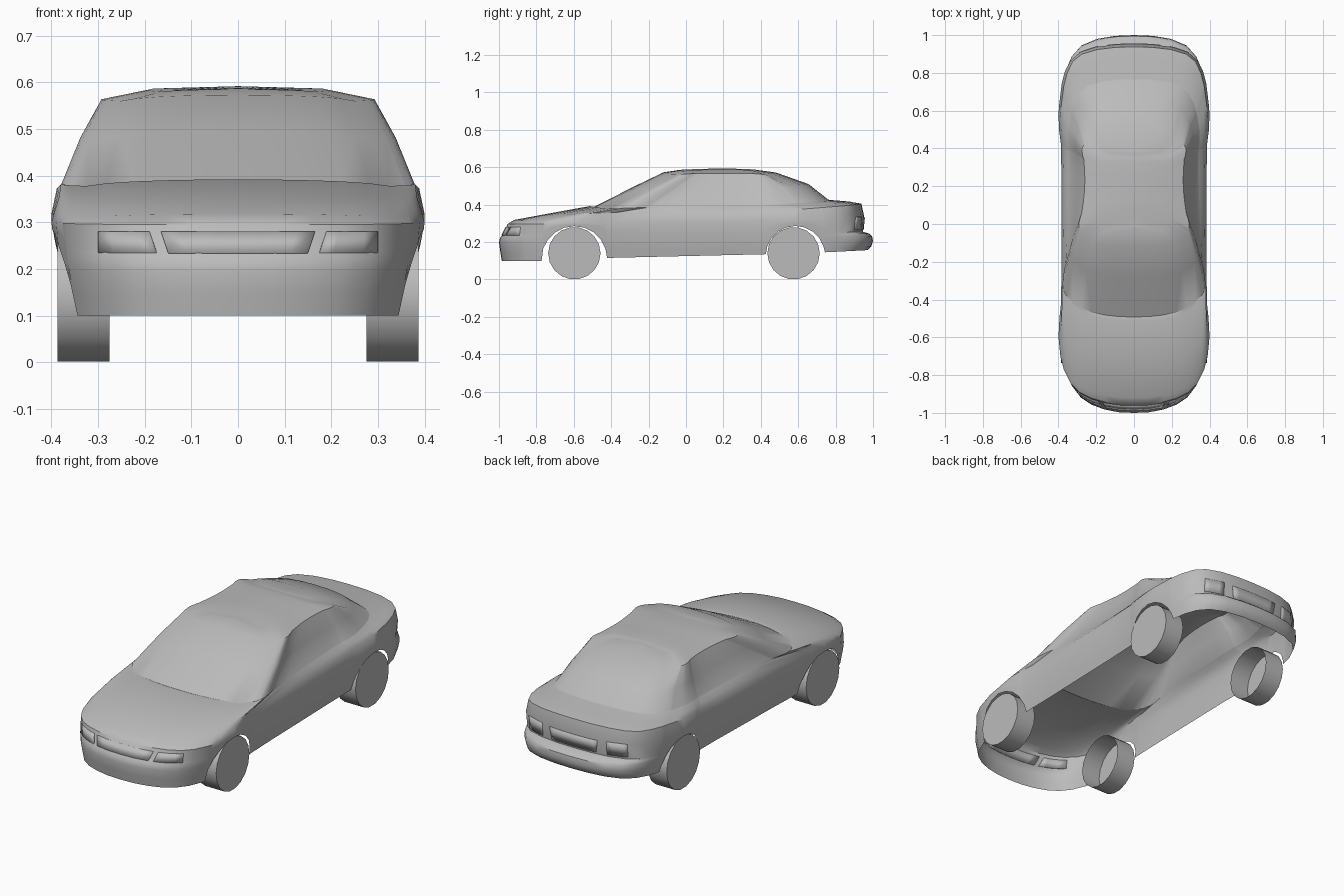
import bpy, bmesh, math
from mathutils import Vector
from mathutils.bvhtree import BVHTree

cube = bpy.data.objects.get("Cube")
if cube:
    bpy.data.objects.remove(cube)

grey = bpy.data.materials.new("plain_grey")
grey.use_nodes = True
grey.diffuse_color = (0.5, 0.5, 0.5, 1)
grey.node_tree.nodes["Principled BSDF"].inputs["Base Color"].default_value = (0.5, 0.5, 0.5, 1)


def interp(value, knots, results):
    """Piecewise linear lookup."""
    if value <= knots[0]:
        return results[0]
    for a, b, ra, rb in zip(knots, knots[1:], results, results[1:]):
        if value <= b:
            return ra + (rb - ra) * (value - a) / (b - a)
    return results[-1]


def make_object(name, bm, angle=35, mirrored=True):
    mesh = bpy.data.meshes.new(name)
    bm.to_mesh(mesh)
    mesh.materials.append(grey)
    obj = bpy.data.objects.new(name, mesh)
    bpy.context.collection.objects.link(obj)
    bpy.ops.object.select_all(action='DESELECT')
    obj.select_set(True)
    bpy.context.view_layer.objects.active = obj
    bpy.ops.object.shade_smooth_by_angle(angle=math.radians(angle))
    if mirrored:
        mirror = obj.modifiers.new("mirror", 'MIRROR')
        mirror.merge_threshold = 0.0005
    return obj


# Plan outline of the left half, from nose to tail, with columns on the wheel arches
ARCHES = ((-0.597, 0.11, 0.175), (0.585, 0.128, 0.158))   # centre y, centre z, radius
ARCH_STEPS = 10
SIDE_Y = (-.78, -.7, -.6, -.5, -.4, .4, .5, .6, .75, .82)
SIDE_X = (.37, .39, .4, .395, .384, .384, .397, .4, .382, .365)


def arch_columns(arch):
    y, z, r = arch
    for i in range(ARCH_STEPS + 1):
        a = math.pi * (1 - i / ARCH_STEPS)
        cy = y + r * math.cos(a)
        end = i in (0, ARCH_STEPS)
        yield interp(cy, SIDE_Y, SIDE_X), cy, None if end else z + r * math.sin(a)


def floor_height(y):
    return interp(y, (-.78, -.77, -.43, .43, .74, 1), (.1, .1, .115, .135, .145, .157))


columns = [(x, y, None) for x, y in
           ((0, -1), (.08, -.997), (.16, -.982), (.23, -.957), (.29, -.918), (.335, -.86))]
columns += arch_columns(ARCHES[0])
columns += [(interp(y, SIDE_Y, SIDE_X), y, None) for y in (-.25, -.08, .09, .26)]
columns += arch_columns(ARCHES[1])
columns += [(x, y, None) for x, y in
            ((.365, .82), (.335, .89), (.285, .945), (.2, .98), (.1, .996), (0, 1))]

# Lower rings: share of the height at nose and tail, then the nose and tail y
LOWER = ((0, 0, -.985, .972), (.25, .1, -.993, .99), (.5, .27, -1, 1), (.62, .42, -.995, .995),
         (.7, .5, -.982, .978), (.74, .55, -.976, .945), (1, 1, -.955, .953))
# Upper rings: y knots, z knots, width factor at nose, middle and tail
Y_KNOTS = (-1, -.86, -.6, .6, .89, 1)
Z_KNOTS = (-1, -.86, -.4, .4, .89, 1)
SHOULDER = ((-.92, -.82, -.6, .6, .86, .938), (.318, .31, .34, .36, .395, .405), (.985, .975, .97))
BONNET = ((-.72, -.66, -.52, .55, .8, .87), (.355, .345, .36, .375, .408, .417), (.97, .945, .92))
COWL = ((-.515, -.43, -.33, .5, .7, .77), (.392, .378, .385, .395, .413, .425), (.98, .905, .85))
SCREEN_BASE = ((-.492, -.41, -.32, .5, .695, .76), (.388, .377, .388, .398, .415, .427),
               (.98, .895, .845))
GLASS_MIDDLE = ((-.28, -.23, -.15, .46, .6, .655), (.496, .477, .485, .488, .488, .51),
                (.88, .795, .77))
ROOF_EDGE = ((-.12, -.08, 0, .4, .44, .48), (.573, .56, .567, .567, .558, .572), (.77, .675, .7))
ROOF_INNER = ((-.04, -.02, .05, .34, .37, .39), (.585, .58, .587, .587, .58, .584), (.5, .45, .45))
ROOF_RIDGE = ((-.02, .0, .06, .33, .36, .38), (.587, .588, .592, .592, .588, .586), (0, 0, 0))


def lower_ring(nose, tail, front, rear):
    for x, y, arch_z in columns:
        bottom = arch_z or floor_height(y)
        waist = interp(y, (-1, -.4, .4, .8, 1), (.295, .302, .312, .33, .335))
        share = interp(y, (-1, 1), (nose, tail))
        z = bottom + share * (waist - bottom)
        width = x * interp(z, (.1, .2, .3), (.925, .975, 1))
        yield Vector((width, interp(y, (-1, -.78, .78, 1), (front, -.78, .78, rear)), z))


def upper_ring(ys, zs, widths):
    for x, y, _ in columns:
        yield Vector((x * interp(y, (-1, 0, 1), widths),
                      interp(y, Y_KNOTS, ys), interp(y, Z_KNOTS, zs)))


# Car body shell
body = bmesh.new()
rings = [list(lower_ring(*ring)) for ring in LOWER]
rings += [list(upper_ring(*ring)) for ring in
          (SHOULDER, BONNET, COWL, SCREEN_BASE, GLASS_MIDDLE, ROOF_EDGE, ROOF_INNER, ROOF_RIDGE)]
grid = [[body.verts.new(p) for p in ring] for ring in rings]
for low, high in zip(grid, grid[1:]):
    for k in range(len(columns) - 1):
        body.faces.new((low[k], low[k + 1], high[k + 1], high[k]))
bmesh.ops.remove_doubles(body, verts=body.verts, dist=0.0005)
make_object("car_body", body)
surface = BVHTree.FromBMesh(body)


# Thin trim that hugs the nose or tail
def trim(name, direction, x_low, x_high, z_low, z_high, steps=4):
    bm = bmesh.new()
    rows = []
    for z, (xa, xb) in ((z_low, x_low), (z_high, x_high)):
        row = []
        for i in range(steps + 1):
            x = xa + (xb - xa) * i / steps
            hit = surface.ray_cast(Vector((max(x, .001), 2 * direction, z)),
                                   Vector((0, -direction, 0)))[0]
            row.append(bm.verts.new((x, hit.y + .004 * direction, z)))
        rows.append(row)
    for k in range(steps):
        quad = (rows[0][k], rows[0][k + 1], rows[1][k + 1], rows[1][k])
        bm.faces.new(quad if direction < 0 else quad[::-1])
    obj = make_object(name, bm)
    solid = obj.modifiers.new("thickness", 'SOLIDIFY')
    solid.thickness = .008
    solid.offset = -1


trim("head_lamps", -1, (.175, .3), (.19, .3), .235, .28)
trim("grille", -1, (0, .15), (0, .165), .235, .28)
trim("tail_lamps", 1, (.19, .29), (.19, .29), .265, .335)
trim("rear_plate", 1, (0, .13), (0, .14), .265, .33)

# Wheels: open drums with a flat outer face
for label, (y, _, _) in zip(("front_wheels", "rear_wheels"), ARCHES):
    y = y if y < 0 else y - .01
    bm = bmesh.new()
    sides = 18
    loops = [[bm.verts.new((x, y + .14 * math.cos(a), .14 + .14 * math.sin(a)))
              for a in (math.tau * i / sides for i in range(sides))] for x in (.275, .387)]
    for i in range(sides):
        n = (i + 1) % sides
        bm.faces.new((loops[0][i], loops[0][n], loops[1][n], loops[1][i]))
    bm.faces.new(loops[1])
    bmesh.ops.recalc_face_normals(bm, faces=bm.faces)
    make_object(label, bm)
